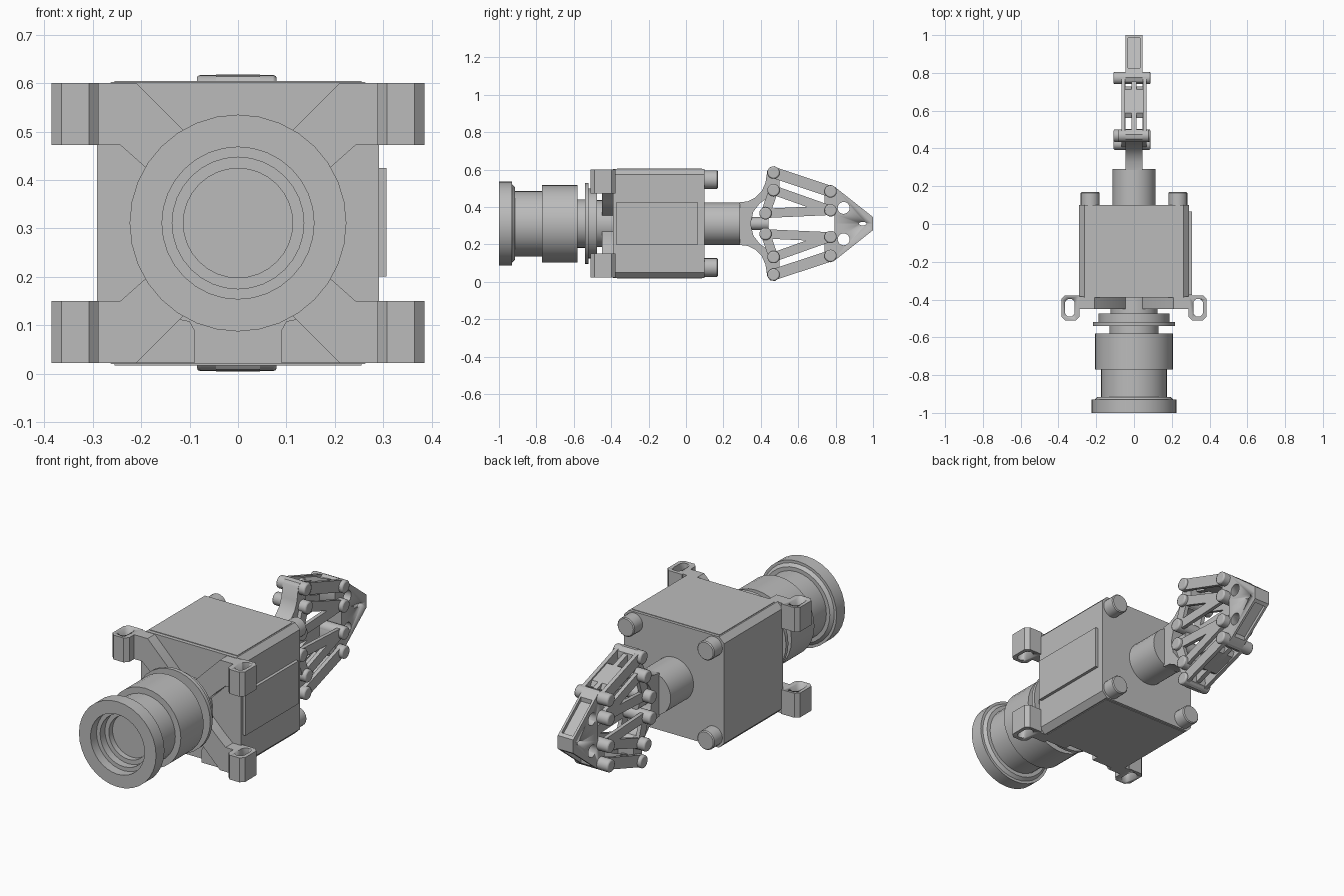
import bpy, bmesh
from math import cos, sin, pi, atan2
from mathutils import Matrix, Vector

if "Cube" in bpy.data.objects:
    bpy.data.objects.remove(bpy.data.objects["Cube"])

C = 0.311  # height of the main axis

metal = bpy.data.materials.new("plain_grey")
metal.use_nodes = True
grey = (0.5, 0.5, 0.5, 1)
metal.diffuse_color = grey
metal.node_tree.nodes["Principled BSDF"].inputs["Base Color"].default_value = grey


def finish(name, bm, smooth=True):
    bmesh.ops.remove_doubles(bm, verts=bm.verts, dist=1e-5)
    bmesh.ops.recalc_face_normals(bm, faces=bm.faces)
    mesh = bpy.data.meshes.new(name)
    bm.to_mesh(mesh)
    bm.free()
    mesh.materials.append(metal)
    ob = bpy.data.objects.new(name, mesh)
    bpy.context.collection.objects.link(ob)
    select(ob)
    if smooth:
        bpy.ops.object.shade_smooth_by_angle(angle=0.55)
    return ob


def select(ob):
    bpy.ops.object.select_all(action='DESELECT')
    ob.select_set(True)
    bpy.context.view_layer.objects.active = ob


def prism(name, pts, axis, a, b):
    """Extrude a 2D outline along an axis; the outline uses the other two axes in order."""
    bm = bmesh.new()
    def at(p, d):
        v = list(p)
        v.insert("xyz".index(axis), d)
        return bm.verts.new(v)
    face = bm.faces.new([at(p, a) for p in pts])
    out = bmesh.ops.extrude_face_region(bm, geom=[face])
    shift = Vector()
    shift["xyz".index(axis)] = b - a
    bmesh.ops.translate(bm, vec=shift, verts=[v for v in out["geom"] if isinstance(v, bmesh.types.BMVert)])
    return finish(name, bm)


def lathe(name, profile, x=0, z=C, steps=32):
    """Turn a (y, radius) profile around a line parallel to y."""
    bm = bmesh.new()
    vs = [bm.verts.new((x + r, y, z)) for y, r in profile]
    edges = [bm.edges.new(pair) for pair in zip(vs, vs[1:])]
    bmesh.ops.spin(bm, geom=vs + edges, cent=(x, 0, z), axis=(0, 1, 0), angle=2 * pi, steps=steps)
    return finish(name, bm)


def capsule(p, q, r, n=8):
    ang = atan2(q[1] - p[1], q[0] - p[0])
    ends = [(p, ang + pi / 2), (q, ang - pi / 2)]
    return [(c[0] + r * cos(a + pi * i / n), c[1] + r * sin(a + pi * i / n))
            for c, a in ends for i in range(n + 1)]


def circle(c, r, ry=None, n=20):
    return [(c[0] + r * cos(2 * pi * i / n), c[1] + (ry or r) * sin(2 * pi * i / n)) for i in range(n)]


def cut(ob, *cutters):
    for tool in cutters:
        select(ob)
        mod = ob.modifiers.new("cut", 'BOOLEAN')
        mod.operation, mod.solver, mod.object = 'DIFFERENCE', 'EXACT', tool
        bpy.ops.object.modifier_apply(modifier=mod.name)
        bpy.data.objects.remove(tool)


def flip(pts, s):
    """Mirror (other, z) points about the main axis when s is negative."""
    return [(p[0], C + s * (p[1] - C)) for p in pts]


# Housing with chamfered long edges, side panel and end bolts
h, k = 0.291, 0.262
octagon = [(k, h), (h, k), (h, -k), (k, -h), (-k, -h), (-h, -k), (-h, k), (-k, h)]
prism("housing", [(x, C + z) for x, z in octagon], "y", -0.39, 0.1)
prism("side_panel", [(-0.375, 0.2), (0.065, 0.2), (0.065, 0.425), (-0.375, 0.425)], "x", 0.28, 0.307)
for s in (1, -1):
    plate = [(-0.37, C + s * 0.28), (0.085, C + s * 0.28), (0.085, C + s * 0.294), (-0.37, C + s * 0.294)]
    prism("cover_plate", plate, "x", -0.255, 0.255)
    for sx in (1, -1):
        lathe("end_bolt", [(0.09, 0), (0.09, 0.05), (0.165, 0.05), (0.17, 0.045), (0.17, 0)],
              sx * 0.232, C + s * 0.235, 20)

# Mounting bracket: diagonal arms, slotted ears and lower gussets
arm = [(0.21, 0.6), (0.05, 0.44), (0, C), (0.12, 0.355), (0.19, 0.425), (0.243, 0.472), (0.295, 0.472), (0.295, 0.6)]
for sx in (1, -1):
    for s in (1, -1):
        prism("bracket_arm", [(sx * x, z) for x, z in flip(arm, s)], "y", -0.45, -0.385)
        c = 0.02
        x0, x1, y0, y1 = 0.288, 0.385, -0.51, -0.378
        outline = [(x0 + c, y0), (x1 - c, y0), (x1, y0 + c), (x1, y1 - c),
                   (x1 - c, y1), (x0, y1), (x0, y0 + c)]
        low, high = sorted(z for _, z in flip([(0, 0.472), (0, 0.6)], s))
        ear = prism("bracket_ear", [(sx * x, y) for x, y in outline], "z", low, high)
        slot = capsule((sx * 0.34, -0.465), (sx * 0.34, -0.422), 0.026)
        cut(ear, prism("slot_cutter", slot, "z", low - 0.1, high + 0.1))
    gusset = [(0.21, 0.022), (0.12, 0.112), (0.1, 0.108), (0.09, 0.09), (0.09, 0.022)]
    prism("bracket_gusset", [(sx * x, z) for x, z in gusset], "y", -0.43, -0.385)

# Stepped barrel with a recessed front
lathe("barrel", [
    (-0.39, 0), (-0.39, 0.125), (-0.475, 0.125), (-0.475, 0.187), (-0.52, 0.187),
    (-0.52, 0.217), (-0.54, 0.217), (-0.54, 0.13), (-0.58, 0.13), (-0.58, 0.207),
    (-0.77, 0.207), (-0.77, 0.175), (-0.915, 0.175), (-0.915, 0.195), (-0.93, 0.21), (-0.93, 0.224),
    (-1, 0.224), (-1, 0.157), (-0.95, 0.157), (-0.95, 0.136), (-0.91, 0.136),
    (-0.91, 0.113), (-0.88, 0.113), (-0.88, 0)])

# Rear shaft and actuator rod
lathe("rear_shaft", [(0.09, 0), (0.09, 0.114), (0.29, 0.114), (0.29, 0)])
lathe("actuator_rod", [(0.28, 0), (0.28, 0.035), (0.44, 0.035), (0.44, 0)], steps=16)

# Gripper, mirrored above and below the axis
A, B, P, D, E = (0.468, 0.584), (0.468, 0.49), (0.425, 0.366), (0.773, 0.483), (0.773, 0.382)
yoke = [(0.285, C), (0.285, 0.425), (0.33, 0.43), (0.37, 0.45), (0.405, 0.485), (0.425, 0.53),
        (0.435, 0.595), (0.45, 0.614), (0.475, 0.618), (0.5, 0.6), (0.503, 0.58), (0.497, 0.48),
        (0.475, 0.455), (0.44, 0.45), (0.395, 0.42), (0.36, 0.375), (0.345, C)]
jaw = [(0.795, C), (0.795, 0.36), (0.775, 0.35), (0.75, 0.36), (0.74, 0.38), (0.74, 0.485),
       (0.752, 0.51), (0.775, 0.518), (0.795, 0.508), (1, 0.346), (1, C)]
pocket = [(0.825, 0.54), (0.825, 0.462), (0.985, 0.336), (0.985, 0.42)]

for s in (1, -1):
    prism("gripper_yoke", flip(yoke, s), "x", -0.045, 0.045)

    tip = prism("gripper_jaw", flip(jaw, s), "x", -0.045, 0.045)
    cut(tip,
        prism("pocket_cutter", flip(pocket, s), "x", -0.033, 0.033),
        prism("hole_cutter", flip(circle((0.843, 0.395), 0.032), s), "x", -0.1, 0.1),
        prism("eye_cutter", circle((0.945, C), 0.02, 0.01), "x", -0.1, 0.1))

    # Outer link: forked ends, broad middle and thin centre web
    a, b, c, d, e = flip([A, B, P, D, E], s)
    va, vd = Vector(a), Vector(d)
    prism("outer_link_web", capsule(va.lerp(vd, 0.37), va.lerp(vd, 0.78), 0.022, 2), "x", -0.06, 0.06)
    prism("outer_link_rib", capsule(va.lerp(vd, 0.1), va.lerp(vd, 0.9), 0.022), "x", -0.012, 0.012)
    for sx in (1, -1):
        prism("outer_link_side", capsule(a, d, 0.03), "x", sx * 0.047, sx * 0.067)
        # Inner triangular link
        for p, q in ((b, e), (c, e), (b, c)):
            prism("inner_link_side", capsule(p, q, 0.025), "x", sx * 0.046, sx * 0.066)

    # Pivot pins with rounded heads
    for (y, z), left, right in ((a, -0.08, 0.065), (b, -0.108, 0.087), (c, -0.108, 0.087),
                                (d, -0.108, 0.087), (e, -0.108, 0.087)):
        left, right = min(left, -0.085), max(right, 0.08)
        pin = prism("pivot_pin", circle((y, z), 0.033), "x", left, right)
        bevel = pin.modifiers.new("rounding", 'BEVEL')
        bevel.width, bevel.segments, bevel.limit_method = 0.007, 2, 'ANGLE'
        bevel.angle_limit = 1.0
